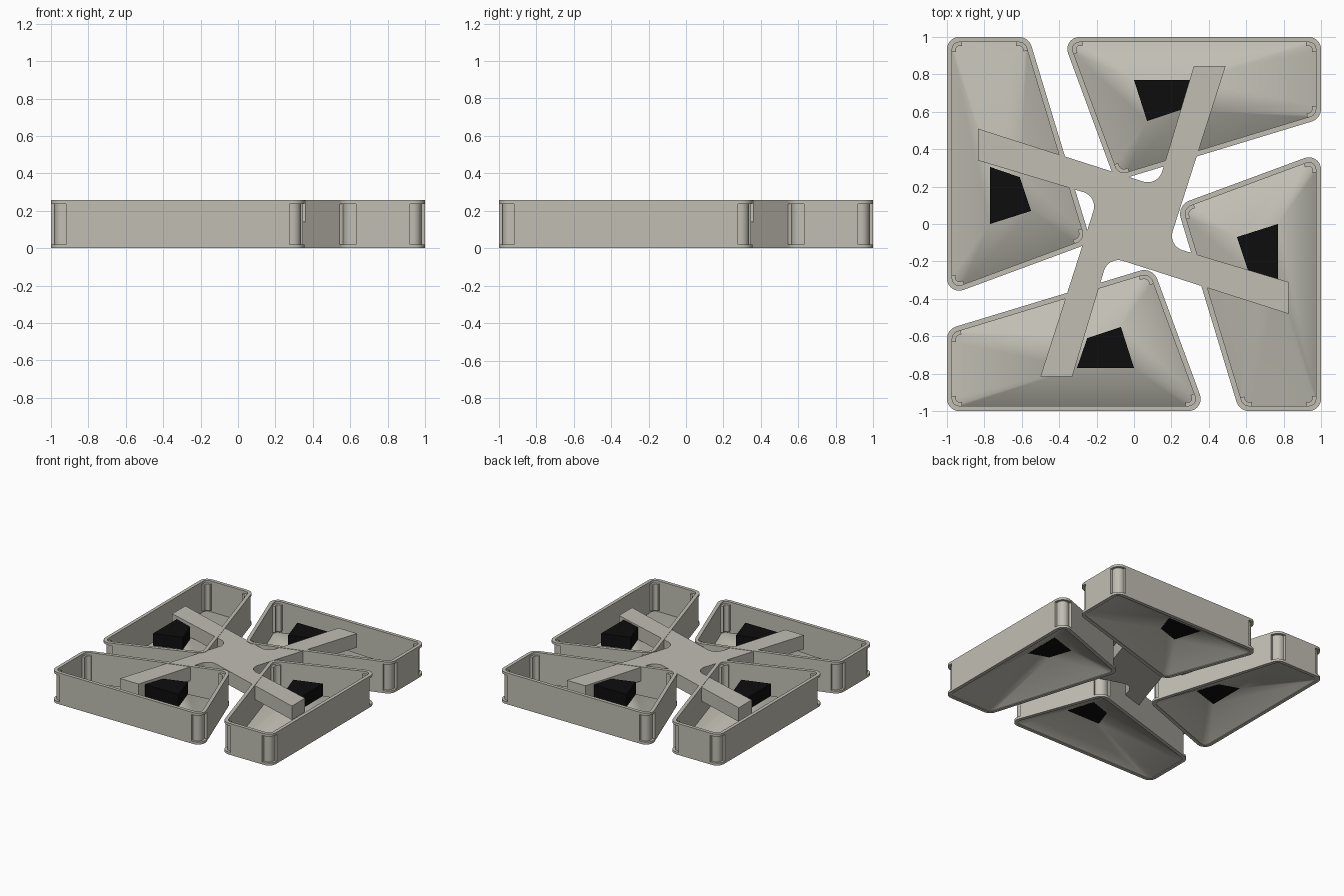
import bpy, bmesh, math
from mathutils import Vector, Matrix

cube = bpy.data.objects.get("Cube")
if cube:
    bpy.data.objects.remove(cube, do_unlink=True)


def material(name, rgb):
    mat = bpy.data.materials.new(name)
    mat.use_nodes = True
    mat.diffuse_color = (*rgb, 1)
    mat.node_tree.nodes["Principled BSDF"].inputs["Base Color"].default_value = (*rgb, 1)
    return mat


grey = material("warm_grey", (0.53, 0.515, 0.45))
black = material("black", (0.004, 0.004, 0.004))


def outline(corners, radii, inset=0, dip=0, margin=0, steps=8):
    """Rounded counter-clockwise outline; a negative radius fillets a concave
    corner, and dip recesses the corner zone behind the straight sides."""
    pts = []
    count = len(corners)
    for i, radius in enumerate(radii):
        here = Vector(corners[i])
        into = (here - Vector(corners[i - 1])).normalized()
        out = (Vector(corners[(i + 1) % count]) - here).normalized()
        n1, n2 = Vector((into.y, -into.x)), Vector((out.y, -out.x))
        centre = here - (n1 + n2) / (1 + n1.dot(n2)) * radius
        sweep = math.atan2(into.cross(out), into.dot(out))
        r = radius - inset
        if margin:
            start = centre + n1 * r - into * margin
            pts += [start, start - n1 * dip]
        for k in range(steps + 1):
            turn = Matrix.Rotation(sweep * k / steps, 2)
            pts.append(centre + (turn @ n1) * (r - dip))
        if margin:
            end = centre + n2 * r + out * margin
            pts += [end - n2 * dip, end]
    return pts


def loft(name, rings, mat, closed=False, caps=False, angle=0):
    """Skin a list of (outline, height) rings."""
    bm = bmesh.new()
    rows = [[bm.verts.new((p[0], p[1], z)) for p in pts] for pts, z in rings]
    pairs = list(zip(rows, rows[1:])) + ([(rows[-1], rows[0])] if closed else [])
    for a, b in pairs:
        for i in range(len(a)):
            j = (i + 1) % len(a)
            bm.faces.new((a[i], a[j], b[j], b[i]))
    if caps:
        bm.faces.new(rows[0][::-1])
        bm.faces.new(rows[-1])
    bmesh.ops.remove_doubles(bm, verts=bm.verts, dist=0.0001)
    if closed or caps:
        bmesh.ops.recalc_face_normals(bm, faces=bm.faces)
    mesh = bpy.data.meshes.new(name)
    bm.to_mesh(mesh)
    bm.free()
    mesh.materials.append(mat)
    obj = bpy.data.objects.new(name, mesh)
    bpy.context.collection.objects.link(obj)
    if angle:
        bpy.ops.object.select_all(action="DESELECT")
        obj.select_set(True)
        bpy.context.view_layer.objects.active = obj
        bpy.ops.object.shade_smooth_by_angle(angle=math.radians(angle))
    return obj


def quarter_turns(obj):
    """Repeat a part around the centre of the model."""
    for k in range(1, 4):
        copy = obj.copy()
        copy.name = f"{obj.name}_{k + 1}"
        copy.rotation_euler.z = k * math.pi / 2
        bpy.context.collection.objects.link(copy)


HEIGHT, WALL, DIP, FLANGE = 0.257, 0.028, 0.02, 0.02
tray = [(-0.385, 1), (-0.1, 0.229), (1, 0.563), (1, 1)]
radii = [0.065, 0.075, 0.07, 0.065]


def tray_ring(inset, dip=0):
    return outline(tray, radii, inset, dip, margin=0.015)


# Tray wall with recessed corners between a bottom and a top flange
low, high = FLANGE, HEIGHT - FLANGE
outer, outer_in = tray_ring(0), tray_ring(0, DIP)
inner, inner_in = tray_ring(WALL), tray_ring(WALL, DIP)
wall = loft("tray_wall", [
    (outer, 0), (outer, low), (outer_in, low), (outer_in, high), (outer, high),
    (outer, HEIGHT), (inner, HEIGHT), (inner, high), (inner_in, high),
    (inner_in, low), (inner, low), (inner, 0)], grey, closed=True, angle=30)
quarter_turns(wall)

# Raised floor sloping up from the wall to the block
block = [(0, 0.77), (0.07, 0.55), (0.25, 0.61), (0.305, 0.77)]
per_corner = len(inner) // len(block)
apex = [p for p in block for _ in range(per_corner)]
quarter_turns(loft("tray_floor", [(inner, 0.004), (apex, 0.14)], grey, angle=15))

# Dark block on top of the floor
quarter_turns(loft("dark_block", [(block, 0.139), (block, 0.24)], black, caps=True))

# Pinwheel frame with four arms and filleted inner corners
arm = [(0.495, 0.83), (0.325, 0.83), (0.132, 0.187)]
frame, fillets = [], []
for k in range(4):
    turn = Matrix.Rotation(k * math.pi / 2, 2)
    frame += [turn @ Vector(p) for p in arm]
    fillets += [0, 0, -0.08]
shape = outline(frame, fillets)
plate = loft("cross_frame", [(shape, 0.14), (shape, 0.254)], grey, caps=True, angle=30)
plate.location = (-0.005, 0.015, 0)
